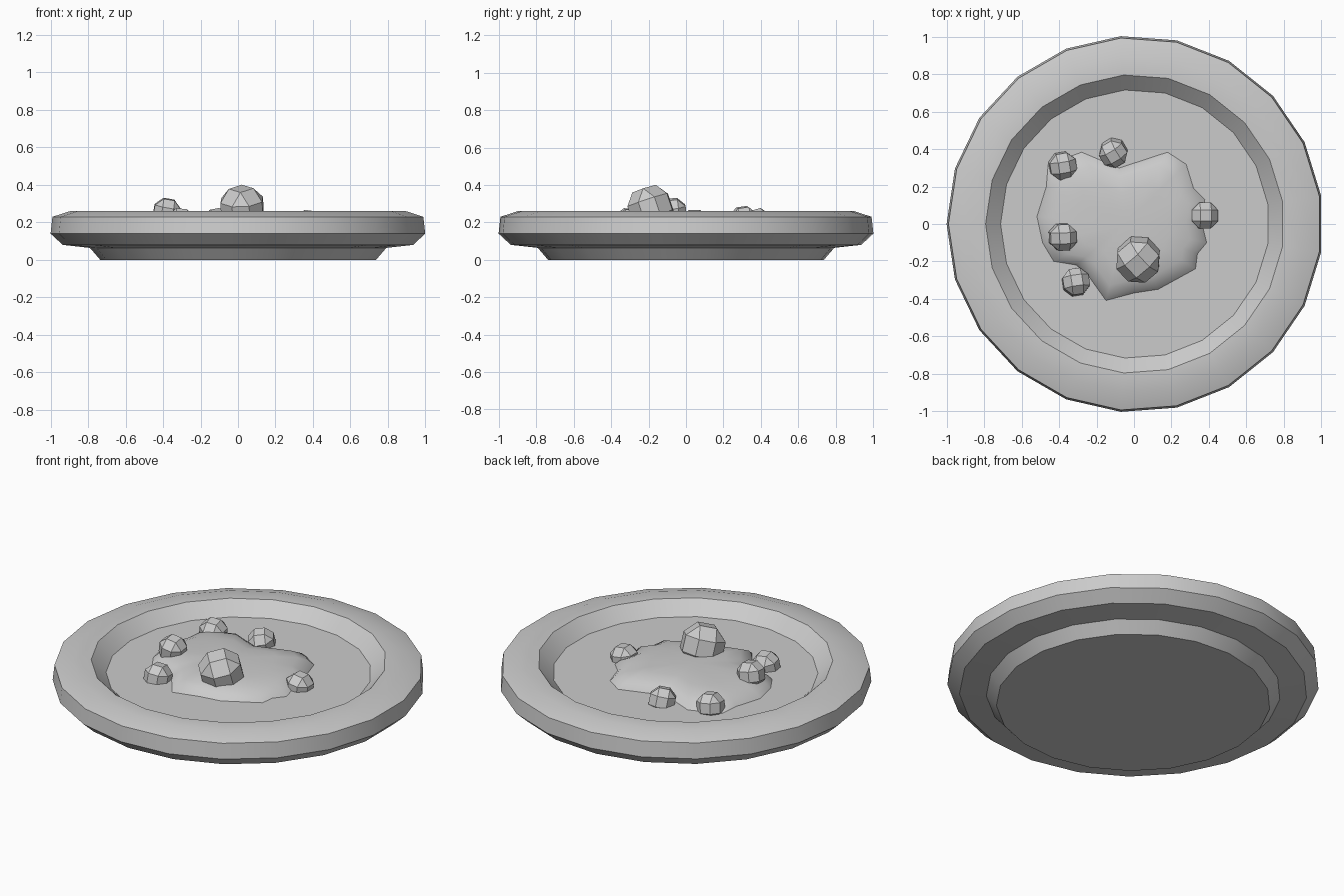
import bpy, bmesh, math
from mathutils import Matrix, Euler

cube = bpy.data.objects.get("Cube")
if cube:
    bpy.data.objects.remove(cube, do_unlink=True)

# single grey clay colour
clay = bpy.data.materials.new("light_grey")
clay.use_nodes = True
GREY = (0.6, 0.6, 0.6, 1)
clay.diffuse_color = GREY
clay.node_tree.nodes["Principled BSDF"].inputs["Base Color"].default_value = GREY


def finish(bm, name, smooth_angle=None):
    bmesh.ops.recalc_face_normals(bm, faces=bm.faces)
    mesh = bpy.data.meshes.new(name)
    bm.to_mesh(mesh)
    bm.free()
    mesh.materials.append(clay)
    obj = bpy.data.objects.new(name, mesh)
    bpy.context.collection.objects.link(obj)
    if smooth_angle:
        bpy.ops.object.select_all(action='DESELECT')
        obj.select_set(True)
        bpy.context.view_layer.objects.active = obj
        bpy.ops.object.shade_smooth_by_angle(angle=math.radians(smooth_angle))
    return obj


def bridge(bm, lower, upper):
    n = len(lower)
    for i in range(n):
        j = (i + 1) % n
        bm.faces.new((lower[i], lower[j], upper[j], upper[i]))


# plate: lathed profile of (radius, height), foot to inner floor
SIDES = 21
profile = [(0.74, 0), (0.795, 0.064), (0.94, 0.08), (1.005, 0.14),
           (0.995, 0.23), (0.895, 0.262), (0.797, 0.262), (0.717, 0.187)]
bm = bmesh.new()
rings = []
for r, z in profile:
    angles = [math.pi + math.tau * i / SIDES for i in range(SIDES)]
    rings.append([bm.verts.new((0.005 + r * math.cos(a), r * math.sin(a), z)) for a in angles])
for lower, upper in zip(rings, rings[1:]):
    bridge(bm, lower, upper)
bm.faces.new(rings[0])
bm.faces.new(rings[-1])
finish(bm, "plate", 30)

# food mound: irregular outline drawn in towards a low dome
outline = [(-0.52, 0.04), (-0.47, 0.2), (-0.46, 0.32), (-0.28, 0.385), (-0.08, 0.3),
           (0.18, 0.385), (0.28, 0.32), (0.32, 0.19), (0.38, 0.13), (0.36, 0.02),
           (0.39, -0.1), (0.34, -0.16), (0.33, -0.24), (0.13, -0.35), (0, -0.37),
           (-0.15, -0.41), (-0.25, -0.27), (-0.31, -0.22), (-0.43, -0.2), (-0.49, -0.1)]
CX, CY = -0.05, 0
bm = bmesh.new()
rings = []
for s, z in [(1, 0.185), (0.94, 0.21), (0.8, 0.237), (0.55, 0.252), (0.25, 0.258)]:
    rings.append([bm.verts.new((CX + (x - CX) * s, CY + (y - CY) * s, z)) for x, y in outline])
for lower, upper in zip(rings, rings[1:]):
    bridge(bm, lower, upper)
tip = bm.verts.new((CX, CY, 0.259))
for i, v in enumerate(rings[-1]):
    bm.faces.new((v, rings[-1][(i + 1) % len(outline)], tip))
bm.faces.new(rings[0])
finish(bm, "food_mound", 60)


# lumps: cubes with wide chamfers on every edge
def lump(name, pos, half, tilt):
    bm = bmesh.new()
    bmesh.ops.create_cube(bm, size=2 * half)
    bmesh.ops.bevel(bm, geom=bm.edges[:], offset=half * 0.58, segments=1,
                    affect='EDGES', profile=0.5)
    rot = Euler([math.radians(a) for a in tilt]).to_matrix().to_4x4()
    bm.transform(Matrix.Translation(pos) @ rot)
    finish(bm, name)


lump("large_lump", (0.022, -0.19, 0.275), 0.111, (12, -14, 40))
small = [((-0.38, 0.31, 0.212), (8, 6, 10)), ((-0.11, 0.38, 0.198), (14, -10, 30)),
         ((0.375, 0.045, 0.194), (0, 8, 0)), ((-0.38, -0.07, 0.255), (6, 10, 3)),
         ((-0.31, -0.31, 0.2), (-8, 6, 8))]
for i, (pos, tilt) in enumerate(small, 1):
    lump(f"small_lump_{i}", pos, 0.07, tilt)
